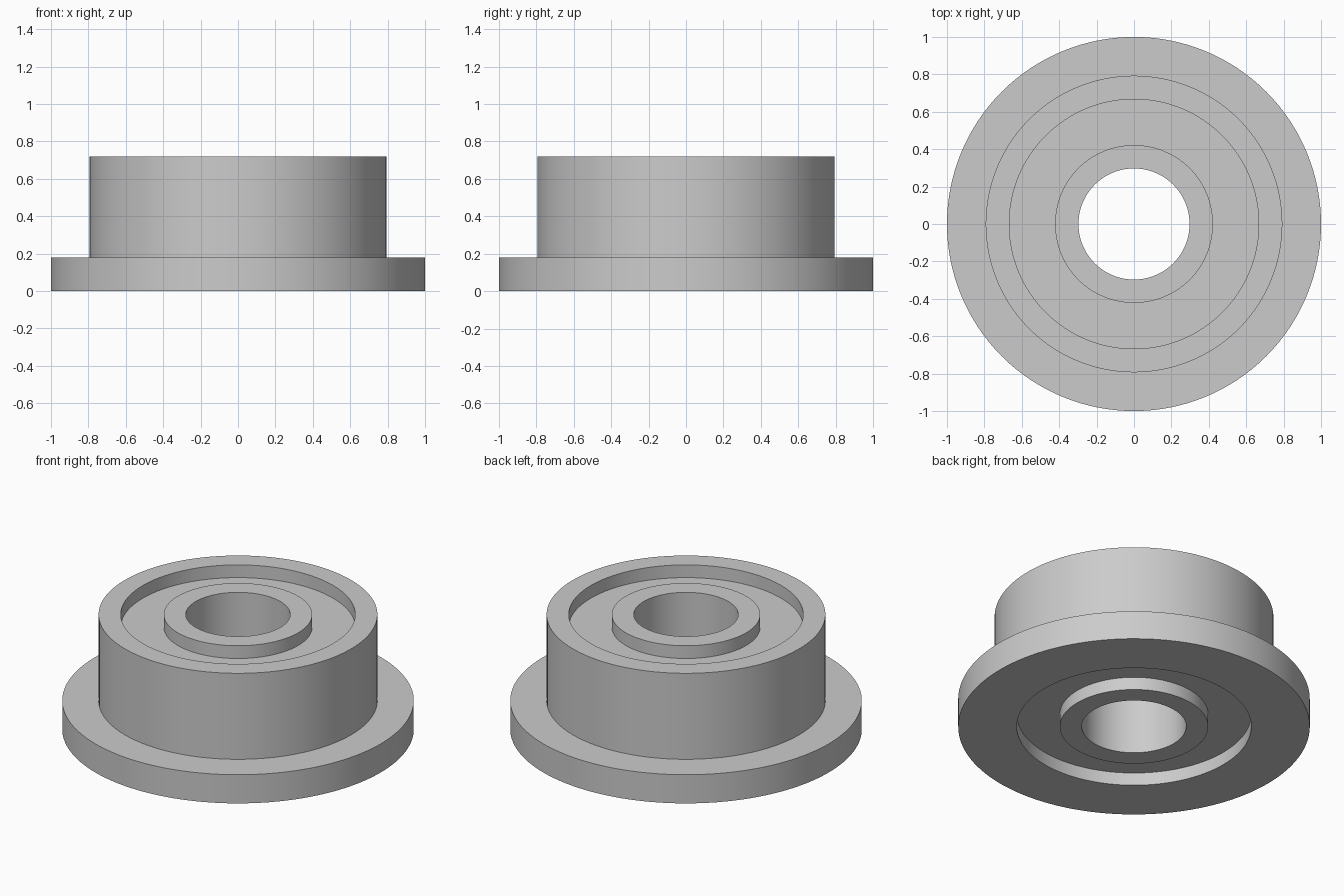
import bpy
import bmesh
from math import radians, tau
from mathutils import Vector

if "Cube" in bpy.data.objects:
    bpy.data.objects.remove(bpy.data.objects["Cube"], do_unlink=True)

SEGMENTS = 128
HEIGHT = 0.72
FLANGE_HEIGHT = 0.18
RECESS = 0.08
BORE_R, HUB_R, RIM_R, BODY_R, FLANGE_R = 0.297, 0.422, 0.667, 0.793, 1.0

steel = bpy.data.materials.new("light_grey_steel")
steel.use_nodes = True
steel.diffuse_color = (0.6, 0.6, 0.6, 1)
steel.node_tree.nodes["Principled BSDF"].inputs["Base Color"].default_value = (0.6, 0.6, 0.6, 1)


def lathe(name, profile):
    """Revolve a closed (radius, height) profile around z."""
    bm = bmesh.new()
    verts = [bm.verts.new((r, 0, z)) for r, z in profile]
    edges = [bm.edges.new((a, b)) for a, b in zip(verts, verts[1:] + verts[:1])]
    bmesh.ops.spin(bm, geom=verts + edges, cent=Vector(), axis=(0, 0, 1),
                   angle=tau, steps=SEGMENTS, use_merge=True)
    bmesh.ops.remove_doubles(bm, verts=bm.verts[:], dist=1e-5)
    bmesh.ops.recalc_face_normals(bm, faces=bm.faces[:])
    mesh = bpy.data.meshes.new(name)
    bm.to_mesh(mesh)
    bm.free()
    mesh.materials.append(steel)
    obj = bpy.data.objects.new(name, mesh)
    bpy.context.collection.objects.link(obj)
    bpy.ops.object.select_all(action="DESELECT")
    obj.select_set(True)
    bpy.context.view_layer.objects.active = obj
    bpy.ops.object.shade_smooth_by_angle(angle=radians(30))
    return obj


def ring(name, inner, outer, bottom, top):
    return lathe(name, [(inner, bottom), (outer, bottom), (outer, top), (inner, top)])


# Outer ring with its flange at the base
lathe("flanged_outer_ring", [
    (RIM_R, 0), (FLANGE_R, 0), (FLANGE_R, FLANGE_HEIGHT),
    (BODY_R, FLANGE_HEIGHT), (BODY_R, HEIGHT), (RIM_R, HEIGHT)])

# Inner ring around the bore
ring("inner_ring", BORE_R, HUB_R, 0, HEIGHT)

# Recessed shield closing the gap on both sides
ring("shield", HUB_R, RIM_R, RECESS, HEIGHT - RECESS)
